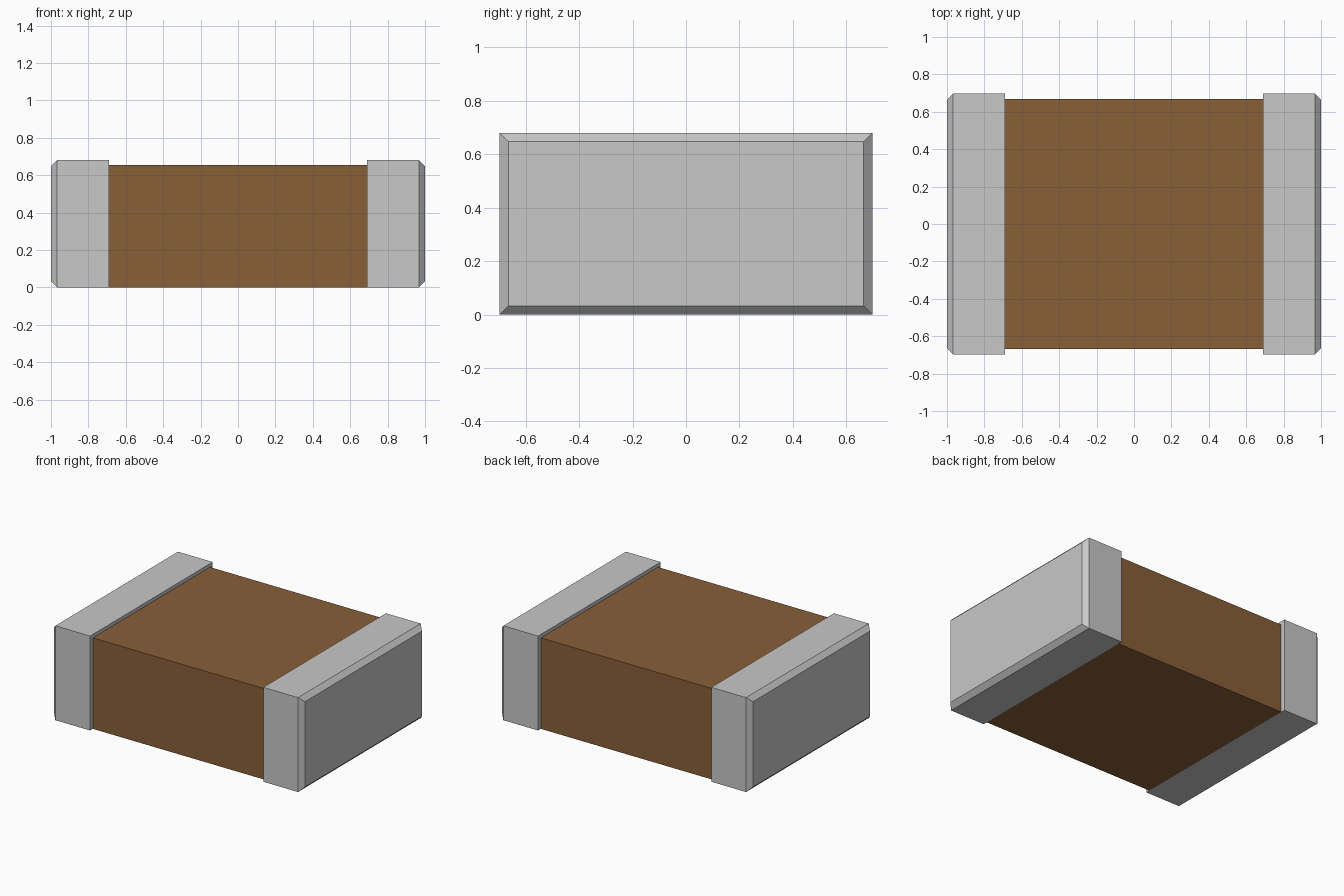
import bpy
import bmesh

if "Cube" in bpy.data.objects:
    bpy.data.objects.remove(bpy.data.objects["Cube"], do_unlink=True)


def material(name, color):
    m = bpy.data.materials.new(name)
    m.use_nodes = True
    m.diffuse_color = color
    m.node_tree.nodes["Principled BSDF"].inputs["Base Color"].default_value = color
    return m


def box(name, low, high, mat, chamfer_side=0, chamfer=0.0):
    """Box between two corners; chamfer_side (+1/-1) bevels the rim of that x end."""
    bm = bmesh.new()
    bmesh.ops.create_cube(bm, size=1)
    for v in bm.verts:
        v.co = [(a + b) / 2 + c * (b - a) for a, b, c in zip(low, high, v.co)]
    if chamfer_side:
        end_x = high[0] if chamfer_side > 0 else low[0]
        rim = [e for e in bm.edges if all(abs(v.co.x - end_x) < 1e-4 for v in e.verts)]
        bmesh.ops.bevel(bm, geom=rim, offset=chamfer, segments=1,
                        affect='EDGES', profile=0.5)
    bmesh.ops.recalc_face_normals(bm, faces=bm.faces)
    mesh = bpy.data.meshes.new(name)
    bm.to_mesh(mesh)
    bm.free()
    mesh.materials.append(mat)
    obj = bpy.data.objects.new(name, mesh)
    bpy.context.collection.objects.link(obj)
    return obj


brown = material("ceramic brown", (0.25, 0.115, 0.04, 1))
silver = material("terminal grey", (0.58, 0.58, 0.58, 1))

# Ceramic body between the terminals
INNER = 0.69
box("ceramic_body", (-INNER, -0.667, 0), (INNER, 0.667, 0.655), brown)

# Metal end caps, chamfered around their outer faces
for side, name in ((1, "left_terminal"), (-1, "right_terminal")):
    x0, x1 = sorted((side * INNER, side * 1.0))
    box(name, (x0, -0.698, 0), (x1, 0.698, 0.68), silver, side, 0.033)
